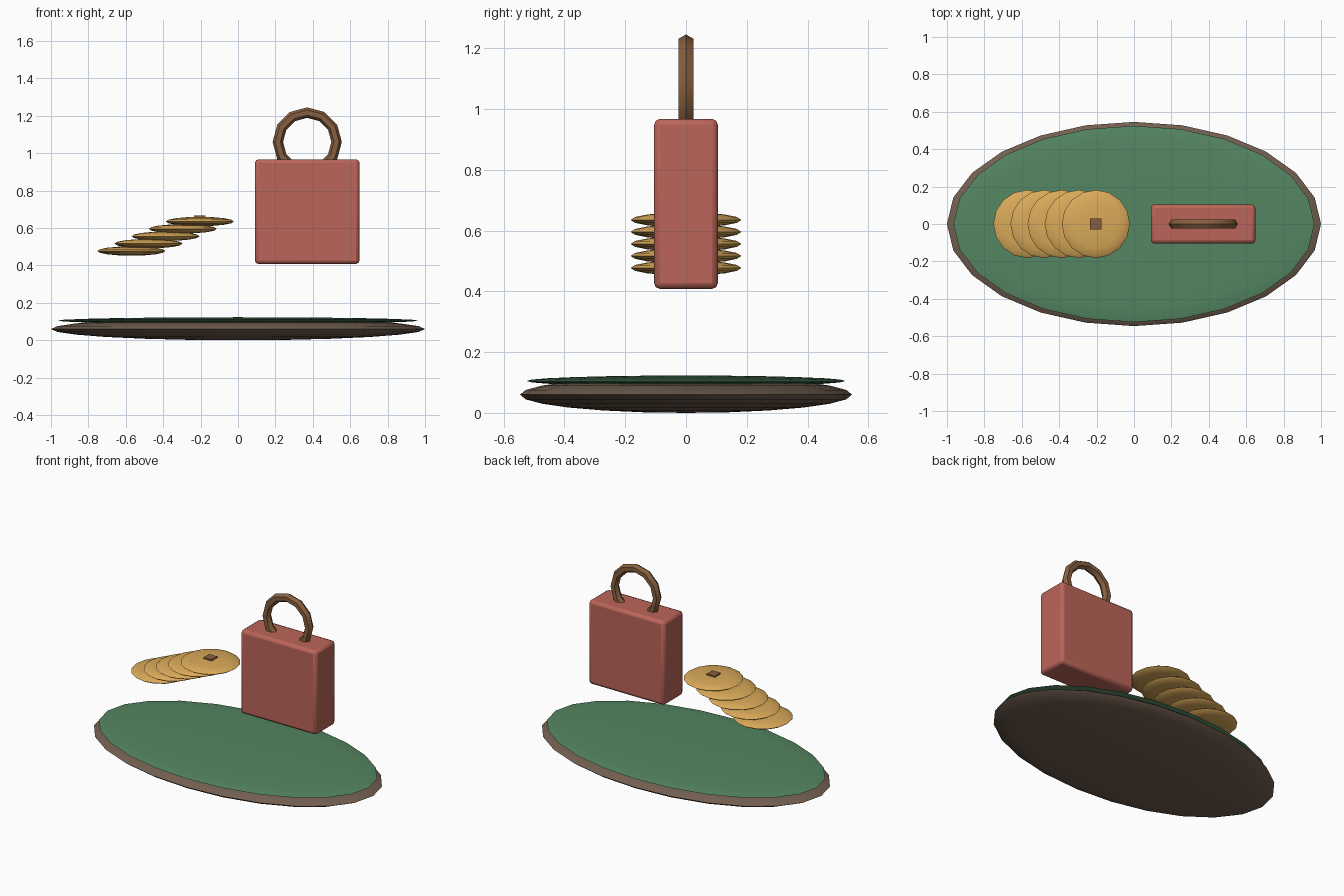
import bpy, math

if "Cube" in bpy.data.objects:
    bpy.data.objects.remove(bpy.data.objects["Cube"])


def material(name, rgb):
    m = bpy.data.materials.new(name)
    m.diffuse_color = (*rgb, 1)
    m.use_nodes = True
    m.node_tree.nodes["Principled BSDF"].inputs["Base Color"].default_value = m.diffuse_color
    return m


FELT = material("green_felt", (0.09, 0.24, 0.12))
WOOD = material("dark_wood", (0.17, 0.115, 0.08))
RED = material("red_cloth", (0.50, 0.13, 0.10))
LEATHER = material("brown_leather", (0.24, 0.115, 0.05))
GOLD = material("gold", (0.70, 0.40, 0.10))


def finish(name, mat, smooth=True):
    ob = bpy.context.object
    ob.name = name
    ob.data.materials.append(mat)
    bpy.ops.object.transform_apply(location=False, rotation=True, scale=True)
    if smooth:
        bpy.ops.object.shade_smooth_by_angle(angle=math.radians(40))
    return ob


def disc(name, loc, radii, mat, segments, rings):
    bpy.ops.mesh.primitive_uv_sphere_add(segments=segments, ring_count=rings, radius=1, location=loc)
    bpy.context.object.scale = radii
    return finish(name, mat)


def box(name, loc, size, mat, bevel=0):
    bpy.ops.mesh.primitive_cube_add(size=1, location=loc)
    bpy.context.object.scale = size
    ob = finish(name, mat, smooth=bevel > 0)
    if bevel:
        mod = ob.modifiers.new("rounded_edges", 'BEVEL')
        mod.width = bevel
        mod.segments = 2
    return ob


# Oval base with a thin green top
disc("base", (0, 0, 0.06), (1.0, 0.546, 0.06), WOOD, 24, 12)
disc("green_top", (0, 0, 0.105), (0.965, 0.525, 0.018), FELT, 24, 12)

# Bag with a ring handle sunk into its top
box("bag", (0.37, 0, 0.6875), (0.56, 0.21, 0.56), RED, bevel=0.02)
bpy.ops.mesh.primitive_torus_add(location=(0.37, 0, 1.06), rotation=(math.pi / 2, 0, 0),
                                 major_segments=12, minor_segments=6,
                                 major_radius=0.157, minor_radius=0.028)
finish("bag_handle", LEATHER)

# Slanted row of floating coins
for i in range(5):
    disc(f"coin_{i + 1}", (-0.57 + 0.0915 * i, 0, 0.477 + 0.0395 * i),
         (0.182, 0.182, 0.025), GOLD, 16, 8)

# Square mark on the top coin
box("coin_square", (-0.204, 0, 0.662), (0.06, 0.06, 0.012), LEATHER)
